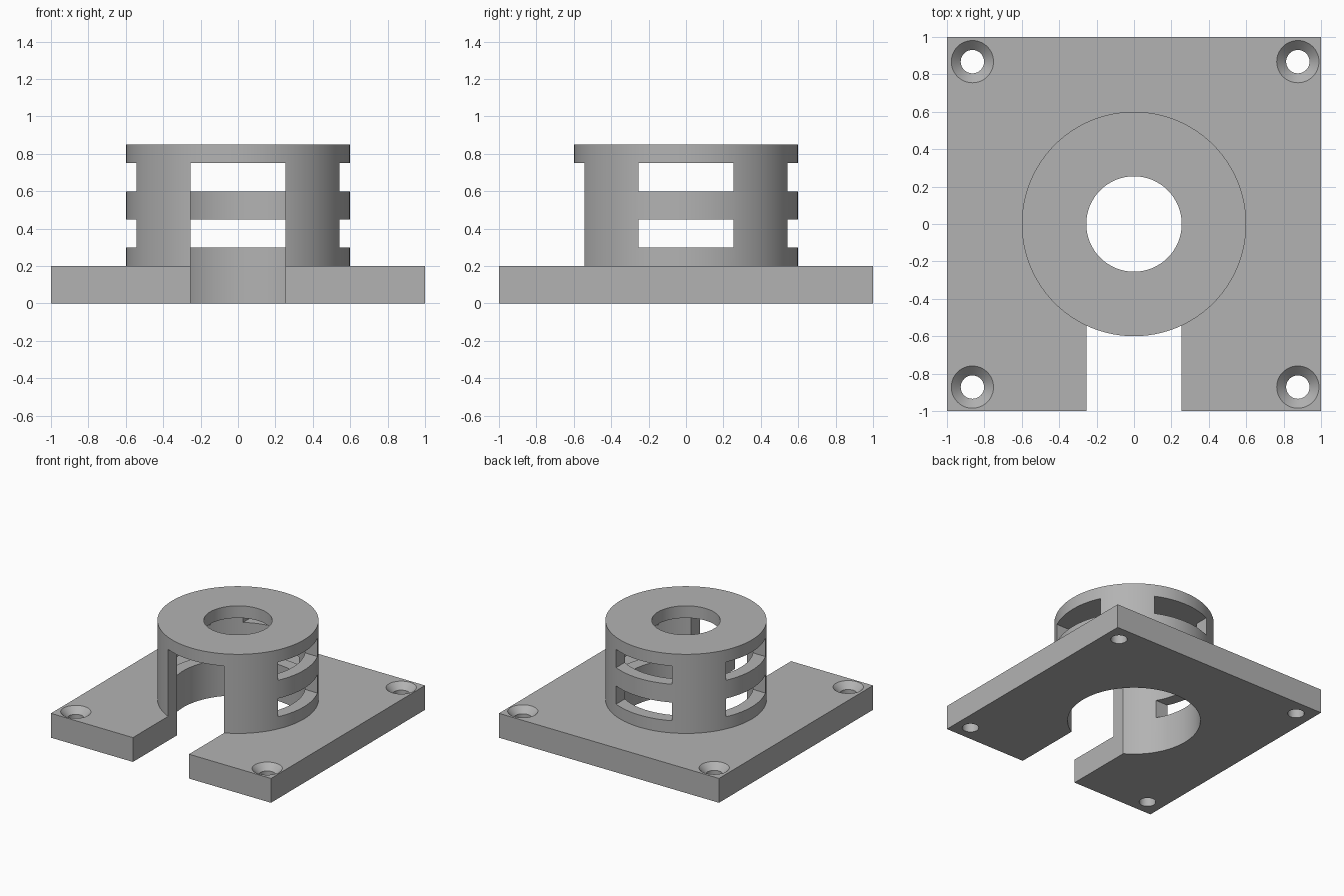
import bpy
import math

cube = bpy.data.objects.get("Cube")
if cube:
    bpy.data.objects.remove(cube, do_unlink=True)

grey = bpy.data.materials.new("mid grey")
grey.use_nodes = True
colour = (0.45, 0.45, 0.45, 1)
grey.diffuse_color = colour
grey.node_tree.nodes["Principled BSDF"].inputs["Base Color"].default_value = colour

PLATE_TOP, CEILING, TOP = 0.2, 0.75, 0.85
SLOT = 0.255


def box(name, x, y, z):
    """Box from (min, max) ranges."""
    ranges = (x, y, z)
    bpy.ops.mesh.primitive_cube_add(size=1, location=[sum(r) / 2 for r in ranges])
    ob = bpy.context.object
    ob.name = name
    ob.scale = [r[1] - r[0] for r in ranges]
    bpy.ops.object.transform_apply(location=True, rotation=True, scale=True)
    ob.data.materials.append(grey)
    return ob


def cone(name, r_low, r_high, z, centre=(0, 0), sides=96):
    """Upright cylinder or cone between two heights."""
    bpy.ops.mesh.primitive_cone_add(
        vertices=sides, radius1=r_low, radius2=r_high, depth=z[1] - z[0],
        location=(*centre, sum(z) / 2))
    ob = bpy.context.object
    ob.name = name
    bpy.ops.object.transform_apply(location=True, rotation=True, scale=True)
    ob.data.materials.append(grey)
    return ob


def combine(target, tool, operation="DIFFERENCE"):
    """Apply a boolean and remove the tool."""
    tool.hide_render = True
    mod = target.modifiers.new("boolean", "BOOLEAN")
    mod.operation = operation
    mod.solver = "EXACT"
    mod.object = tool
    bpy.context.view_layer.objects.active = target
    bpy.ops.object.modifier_apply(modifier=mod.name)
    bpy.data.objects.remove(tool, do_unlink=True)


# Square plate with the round housing on top
body = box("mounting_base", (-1, 1), (-1, 1), (0, PLATE_TOP))
combine(body, cone("housing", 0.6, 0.6, (0.1, TOP)), "UNION")

# Main bore from below and the smaller opening in the lid
combine(body, cone("bore", 0.5, 0.5, (-0.1, CEILING)))
combine(body, cone("lid_opening", SLOT, SLOT, (0.5, 1)))

# Front channel through plate and housing wall
combine(body, box("front_channel", (-SLOT, SLOT), (-1.1, 0), (-0.1, CEILING)))

# Two rows of windows on the left, right and back
for low, high in ((0.3, 0.45), (0.6, CEILING)):
    combine(body, box("side_window", (-0.7, 0.7), (-SLOT, SLOT), (low, high)))
    combine(body, box("back_window", (-SLOT, SLOT), (0, 0.7), (low, high)))

# Countersunk screw holes in the corners
for x in (-0.864, 0.876):
    for y in (-0.872, 0.868):
        combine(body, cone("screw_hole", 0.0625, 0.0625, (-0.1, 0.3), (x, y), 48))
        combine(body, cone("countersink", 0.0625, 0.1635, (0.15, 0.25), (x, y), 48))

# Smooth round walls with sharp edges
bpy.ops.object.select_all(action="DESELECT")
body.select_set(True)
bpy.context.view_layer.objects.active = body
bpy.ops.object.shade_smooth_by_angle(angle=math.radians(30))
